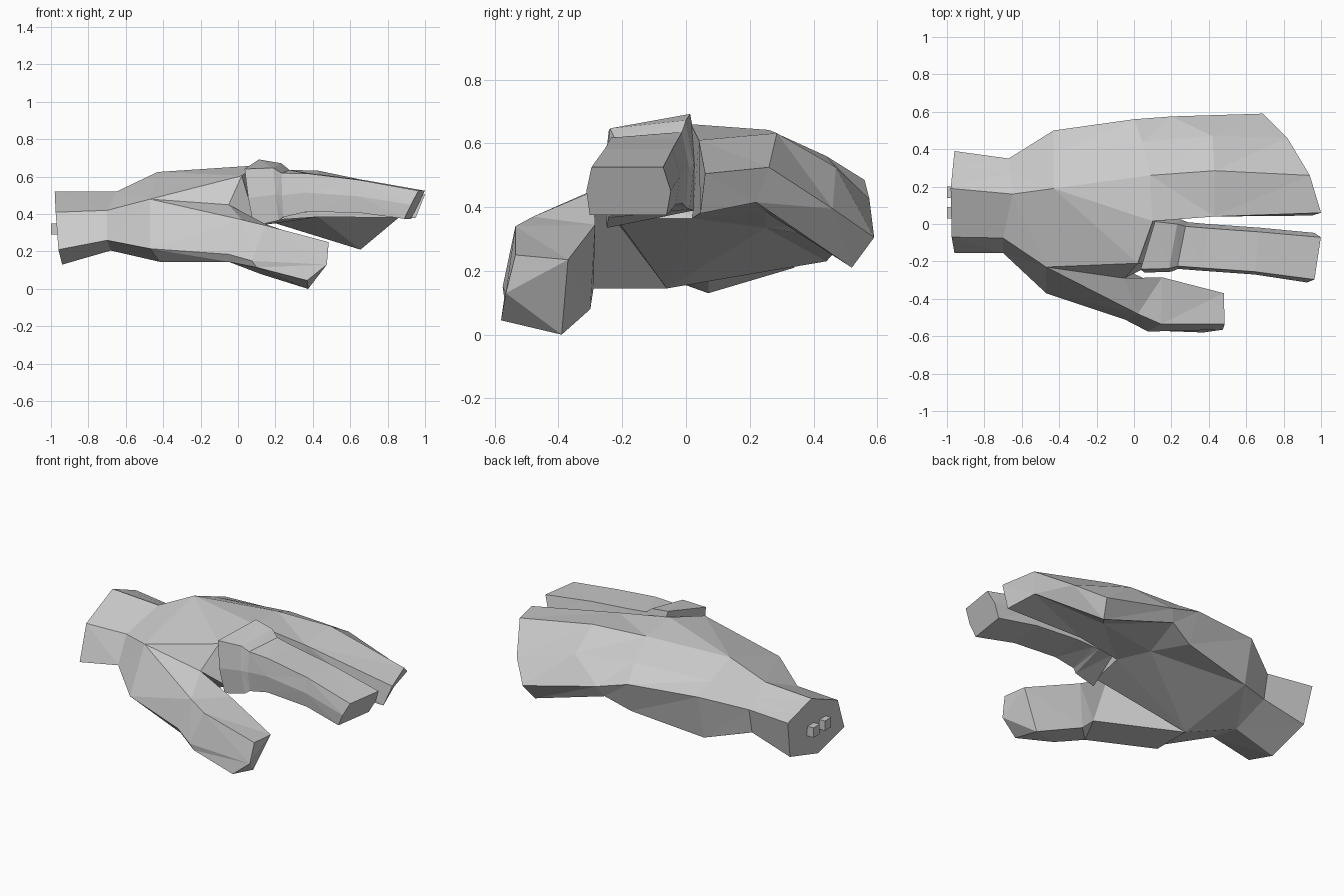
import bpy
import bmesh
from mathutils import Vector

# Remove the default object
default_cube = bpy.data.objects.get("Cube")
if default_cube:
    bpy.data.objects.remove(default_cube, do_unlink=True)

# One plain grey material for the whole hand
GREY = (0.6, 0.6, 0.6, 1.0)
hand_grey = bpy.data.materials.new("hand_grey")
hand_grey.use_nodes = True
hand_grey.diffuse_color = GREY
hand_grey.node_tree.nodes["Principled BSDF"].inputs["Base Color"].default_value = GREY


def finish(name, bm):
    """Clean the mesh, turn its normals outward and add it to the scene."""
    bmesh.ops.remove_doubles(bm, verts=bm.verts, dist=0.0005)
    bmesh.ops.triangulate(bm, faces=[f for f in bm.faces if len(f.verts) > 3])
    bmesh.ops.recalc_face_normals(bm, faces=bm.faces)
    mesh = bpy.data.meshes.new(name)
    bm.to_mesh(mesh)
    bm.free()
    mesh.materials.append(hand_grey)
    part = bpy.data.objects.new(name, mesh)
    bpy.context.scene.collection.objects.link(part)
    return part


def loft(name, sections):
    """Skin a row of cross-sections that have equal point counts, closing both ends."""
    bm = bmesh.new()
    rings = [[bm.verts.new(Vector(point)) for point in section] for section in sections]
    count = len(rings[0])
    for ring, following in zip(rings, rings[1:]):
        for i in range(count):
            j = (i + 1) % count
            bm.faces.new((ring[i], ring[j], following[j], following[i]))
    bm.faces.new(rings[0])
    bm.faces.new(rings[-1])
    return finish(name, bm)


def arm_section(front, ridge, back, low_back, underside, low_front):
    """Six-sided arm section, padded to the corner count of the knuckle section."""
    back_slope = Vector(ridge).lerp(Vector(back), 0.6)
    return [front, ridge, ridge, back_slope, back, low_back,
            underside, underside, underside, low_front, front]


# Corners where the palm meets the fingers and the thumb
knuckle_inner = (0.1, 0.015, 0.66)
knuckle_ridge = (0.085, 0.26, 0.642)
knuckle_slope = (0.045, 0.44, 0.56)
knuckle_back = (0, 0.56, 0.485)
knuckle_low = (0.02, 0.5, 0.295)
knuckle_palm = (0.09, 0.25, 0.335)
finger_root = (0.14, 0.02, 0.365)
thumb_web = (-0.05, -0.29, 0.45)
palm_front = (-0.47, -0.23, 0.48)
palm_heel = (-0.42, -0.06, 0.145)
palm_low_front = (-0.47, -0.37, 0.215)

# Wrist and palm
wrist_end = arm_section((-0.975, -0.07, 0.41), (-0.98, 0.19, 0.52), (-0.96, 0.39, 0.44),
                        (-0.94, 0.34, 0.21), (-0.94, 0.07, 0.13), (-0.96, -0.155, 0.21))
wrist_bend = arm_section((-0.7, -0.075, 0.42), (-0.65, 0.16, 0.52), (-0.67, 0.35, 0.43),
                         (-0.67, 0.32, 0.28), (-0.68, 0.07, 0.205), (-0.7, -0.155, 0.26))
palm_middle = arm_section(palm_front, (-0.43, 0.19, 0.625), (-0.43, 0.5, 0.5),
                          (-0.43, 0.44, 0.23), palm_heel, palm_low_front)
palm_end = [(0.02, -0.21, 0.605), knuckle_inner, knuckle_ridge, knuckle_slope, knuckle_back,
            knuckle_low, knuckle_palm, finger_root, (0.09, -0.22, 0.365), thumb_web, thumb_web]
loft("wrist_and_palm", [wrist_end, wrist_bend, palm_middle, palm_end])

# Three outer fingers held together as one block
finger_start = [knuckle_inner, knuckle_ridge, knuckle_slope, knuckle_back,
                knuckle_low, knuckle_palm, finger_root]
finger_middle = [(0.43, 0.04, 0.61), (0.43, 0.285, 0.632), (0.42, 0.47, 0.525), (0.2, 0.575, 0.425),
                 (0.17, 0.54, 0.36), (0.43, 0.25, 0.385), (0.43, 0.05, 0.385)]
finger_tips = [(1, 0.06, 0.505), (0.94, 0.26, 0.525), (0.82, 0.46, 0.395), (0.69, 0.59, 0.305),
               (0.655, 0.52, 0.21), (0.9, 0.22, 0.415), (0.95, 0.045, 0.38)]
loft("outer_fingers", [finger_start, finger_middle, finger_tips])


# Index finger: six-sided sections swept from the raised knuckle to the tip
def finger_section(x, y, z, width, height, skew, tilt, roll):
    profile = [(-0.44, 0.5), (0.41, 0.5), (0.5, 0), (0.45, -0.5), (-0.46, -0.5), (-0.5, 0)]
    return [(x + skew * across + tilt * up, y + width * across, z + height * up + roll * across)
            for across, up in profile]


loft("index_finger", [
    finger_section(0.1, -0.11, 0.515, 0.3, 0.305, 0.09, -0.05, 0.06),
    finger_section(0.225, -0.115, 0.52, 0.28, 0.28, 0.05, -0.03, 0.03),
    finger_section(0.26, -0.115, 0.51, 0.25, 0.235, 0.05, -0.01, 0.02),
    finger_section(0.38, -0.125, 0.515, 0.25, 0.205, 0.03, 0, 0),
    finger_section(0.66, -0.145, 0.495, 0.25, 0.175, 0.03, 0, 0),
    finger_section(0.945, -0.18, 0.45, 0.265, 0.15, 0.04, 0.075, 0),
])

# Thumb: corners run top front, top back, low back, low front, side front
thumb_root = [palm_front, palm_front, palm_heel, (-0.42, -0.3, 0.145), palm_low_front]
thumb_base = [(0.02, -0.48, 0.37), thumb_web, (0.05, -0.29, 0.145),
              (-0.05, -0.48, 0.145), (-0.05, -0.51, 0.185)]
thumb_joint = [(0.145, -0.535, 0.34), (0.15, -0.285, 0.345), (0.12, -0.3, 0.08),
               (0.1, -0.57, 0.115), (0.075, -0.575, 0.15)]
thumb_tip = [(0.485, -0.535, 0.25), (0.48, -0.37, 0.235), (0.375, -0.39, 0),
             (0.37, -0.58, 0.045), (0.475, -0.565, 0.13)]
loft("thumb", [thumb_root, thumb_base, thumb_joint, thumb_tip])

# Two small plain studs on the cut end of the wrist
for side, y in (("front", 0.06), ("back", 0.17)):
    bm = bmesh.new()
    bmesh.ops.create_cube(bm, size=0.06)
    bmesh.ops.translate(bm, verts=bm.verts, vec=(-0.97, y, 0.32))
    finish("wrist_stud_" + side, bm)
